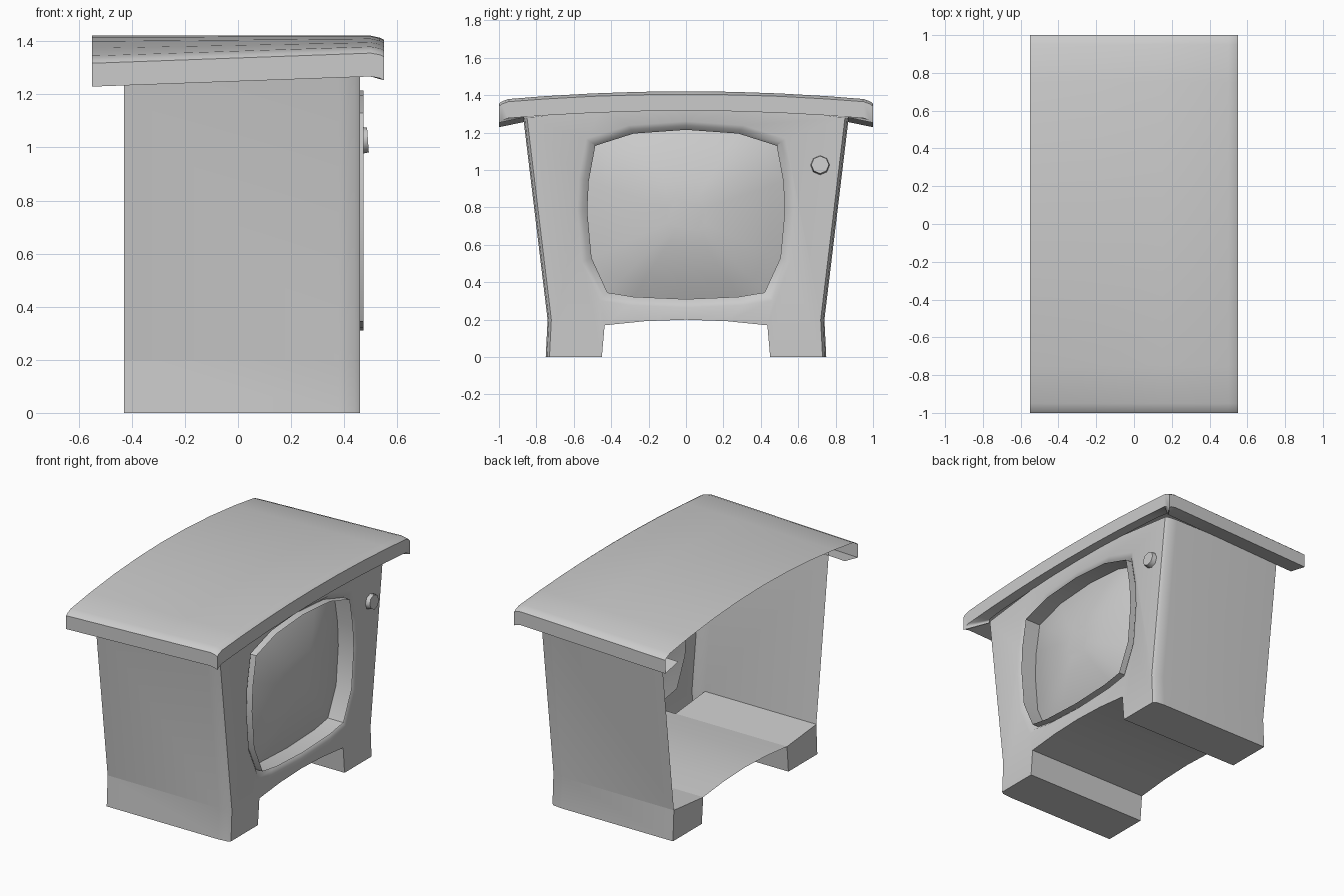
import bpy, bmesh, math
from mathutils import Vector

if "Cube" in bpy.data.objects:
    bpy.data.objects.remove(bpy.data.objects["Cube"])

grey = bpy.data.materials.new("plain grey")
grey.diffuse_color = (0.6, 0.6, 0.6, 1)
grey.use_nodes = True
grey.node_tree.nodes["Principled BSDF"].inputs["Base Color"].default_value = grey.diffuse_color


def finish(bm, name, angle=45):
    bmesh.ops.remove_doubles(bm, verts=bm.verts, dist=0.0005)
    bmesh.ops.recalc_face_normals(bm, faces=bm.faces)
    me = bpy.data.meshes.new(name)
    bm.to_mesh(me)
    bm.free()
    ob = bpy.data.objects.new(name, me)
    bpy.context.collection.objects.link(ob)
    me.materials.append(grey)
    bpy.ops.object.select_all(action='DESELECT')
    ob.select_set(True)
    bpy.context.view_layer.objects.active = ob
    bpy.ops.object.shade_smooth_by_angle(angle=math.radians(angle))
    return ob


def mirrored(half):
    # half runs from bottom centre to top centre on the +y side
    return half + [(-y, z) for y, z in reversed(half[1:-1])]


def ring(bm, pts, x):
    return [bm.verts.new((x, y, z)) for y, z in pts]


def bridge(bm, a, b, skip=()):
    n = len(a)
    for i in range(n):
        if i not in skip:
            j = (i + 1) % n
            bm.faces.new((a[i], a[j], b[j], b[i]))


def scaled(pts, s, cz=0.76):
    return [(y * s, cz + (z - cz) * s) for y, z in pts]


body_line = mirrored([(0, .2), (.22, .192), (.435, .17), (.45, 0), (.75, 0),
                      (.74, .2), (.87, 1.28), (.45, 1.33), (0, 1.35)])
opening = mirrored([(0, .31), (.28, .322), (.42, .345), (.505, .53), (.528, .78),
                    (.52, .94), (.485, 1.13), (.28, 1.195), (0, 1.215)])

# Cabinet: walls, feet and floor, open at the back and under the lid
bm = bmesh.new()
inset = [(y - math.copysign(.02, y) if abs(y) > .7 else y, z) for y, z in body_line]
top_edges = {i for i in range(16)
             if body_line[i][1] > 1.2 and body_line[(i + 1) % 16][1] > 1.2}
back = ring(bm, body_line, -.43)
mid = ring(bm, body_line, .38)
soft = ring(bm, [((a[0] + b[0] * 2) / 3, a[1]) for a, b in zip(inset, body_line)], .44)
front = ring(bm, inset, .46)
bridge(bm, back, mid, top_edges)
bridge(bm, mid, soft, top_edges)
bridge(bm, soft, front, top_edges)
for a, b, c, d in ((2, 3, 4, 5), (14, 13, 12, 11)):      # foot backs and tops
    bm.faces.new([back[i] for i in (a, b, c, d)])
    bm.faces.new((back[a], back[d], mid[d], mid[a]))

# Front panel with a softly sunken opening
outer = ring(bm, scaled(opening, 1.1), .46)
step = ring(bm, scaled(opening, 1.05), .45)
inner = ring(bm, opening, .425)
bridge(bm, front, outer)
bridge(bm, outer, step)
bridge(bm, step, inner)
finish(bm, "cabinet", 40)

# Screen: thin surround going inward, then a bulging glass
bm = bmesh.new()
rim = ring(bm, opening, .473)
edge = ring(bm, opening, .36)
bridge(bm, rim, edge)
prev = edge
for s in (.85, .65, .4, .2):
    cur = ring(bm, scaled(opening, s), .36 + .105 * (1 - s * s))
    bridge(bm, prev, cur)
    prev = cur
bm.faces.new(prev)
finish(bm, "screen", 40)

# Lid: arched, tilted sheet with a rim on the front and both sides
bm = bmesh.new()
xs = [-.55, -.2, .15, .5, .535, .55]
ys = [-1, -.985, -.95, -.75, -.5, -.25, 0, .25, .5, .75, .95, .985, 1]


def lid_z(x, y):
    edge_z = 1.337 + .04 * (x + .55) / 1.1
    drop = .025 * max(0, (abs(y) - .95) / .05) ** 2 + .02 * max(0, (x - .5) / .05) ** 2
    return 1.421 - (1.421 - edge_z) * y * y - drop * .8


grid = [[bm.verts.new((x, y, lid_z(x, y))) for y in ys] for x in xs]
for i in range(len(xs) - 1):
    for j in range(len(ys) - 1):
        bm.faces.new((grid[i][j], grid[i + 1][j], grid[i + 1][j + 1], grid[i][j + 1]))
path = ([r[0] for r in grid] + grid[-1][1:-1] + [r[-1] for r in reversed(grid)])
rows = [path]
rows.append([bm.verts.new(v.co + Vector((0, 0, -.088))) for v in path])
rows.append([bm.verts.new((min(v.co.x, .45), max(-.865, min(.865, v.co.y)), v.co.z - .06))
             for v in path])
for a, b in zip(rows, rows[1:]):
    for i in range(len(path) - 1):
        bm.faces.new((a[i], a[i + 1], b[i + 1], b[i]))
finish(bm, "lid", 50)

# Round control knob, tilted slightly downward
bpy.ops.mesh.primitive_cone_add(vertices=8, radius1=.052, radius2=.047, depth=.035,
                                location=(.472, .717, 1.027),
                                rotation=(0, math.radians(86), 0))
knob = bpy.context.object
knob.name = "knob"
knob.data.materials.append(grey)
bpy.ops.object.shade_smooth_by_angle(angle=math.radians(50))
